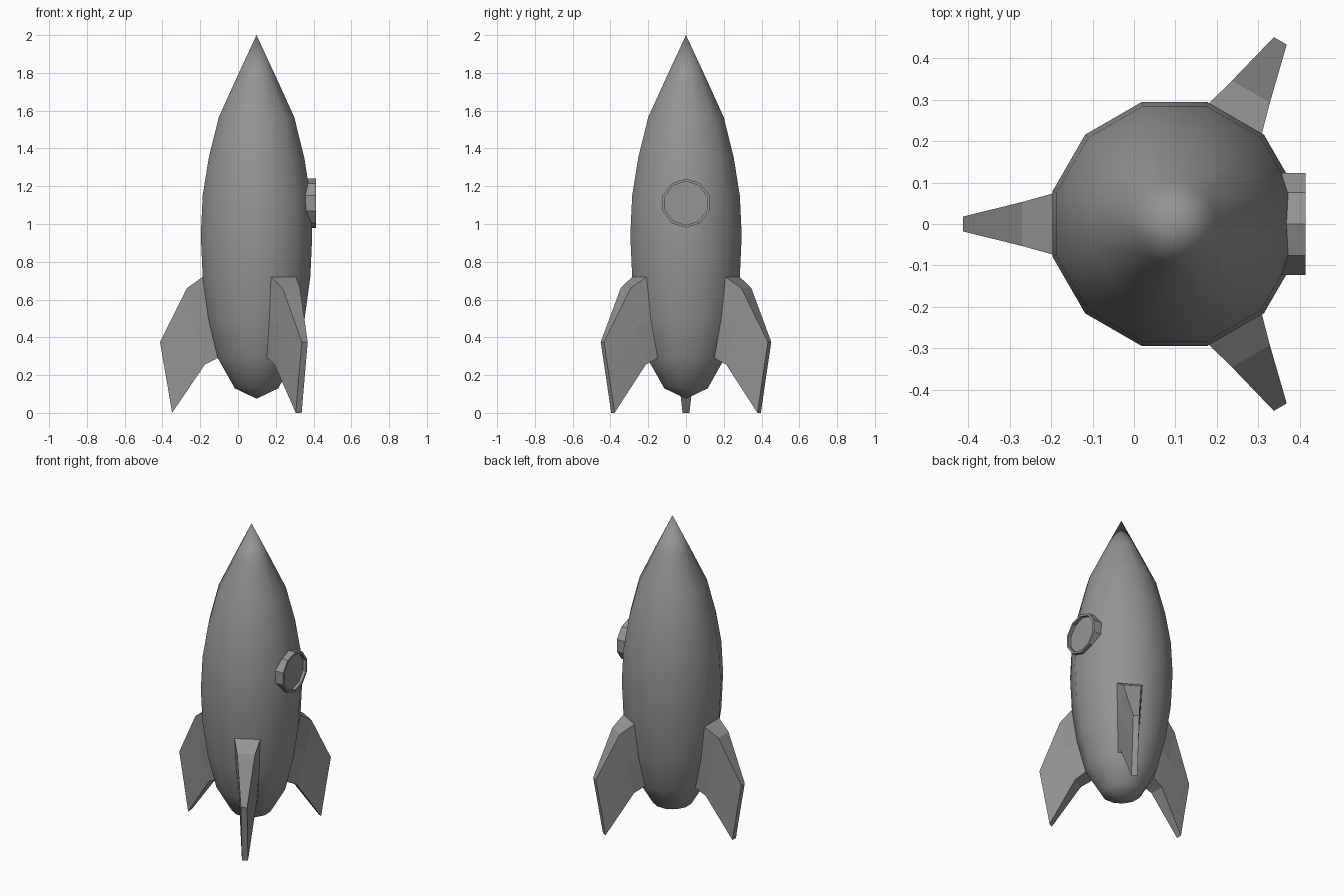
import bpy, bmesh, math
from mathutils import Matrix, Vector

cube = bpy.data.objects.get("Cube")
if cube:
    bpy.data.objects.remove(cube)

AXIS_X = 0.098
FLAT = math.tan(math.radians(15))   # half width of a hull facet per unit of apothem

grey = bpy.data.materials.new("plain grey")
grey.use_nodes = True
colour = (0.3, 0.3, 0.3, 1)
grey.diffuse_color = colour
grey.node_tree.nodes["Principled BSDF"].inputs["Base Color"].default_value = colour


def finish(name, bm, smooth=False):
    bmesh.ops.recalc_face_normals(bm, faces=bm.faces)
    for f in bm.faces:
        f.smooth = smooth
    mesh = bpy.data.meshes.new(name)
    bm.to_mesh(mesh)
    bm.free()
    mesh.materials.append(grey)
    obj = bpy.data.objects.new(name, mesh)
    obj.location.x = AXIS_X
    bpy.context.collection.objects.link(obj)
    return obj


def bridge(bm, a, b):
    for i in range(len(a)):
        j = (i + 1) % len(a)
        bm.faces.new((a[i], a[j], b[j], b[i]))


# Hull: twelve-sided lathe, (apothem, height) from tail to nose
profile = [(0.115, 0.13), (0.205, 0.29), (0.255, 0.50), (0.285, 0.72), (0.295, 0.94),
           (0.285, 1.15), (0.253, 1.35), (0.2, 1.565), (0.1, 1.785)]
bm = bmesh.new()
rings = []
for r, z in profile:
    R = r / math.cos(math.radians(15))
    rings.append([bm.verts.new((R * math.cos(a), R * math.sin(a), z))
                  for a in (math.radians(15 + 30 * i) for i in range(12))])
for a, b in zip(rings, rings[1:]):
    bridge(bm, a, b)
for ring, z in ((rings[0], 0.075), (rings[-1], 2.0)):
    pole = bm.verts.new((0, 0, z))
    for i in range(12):
        bm.faces.new((ring[i], ring[(i + 1) % 12], pole))
finish("hull", bm, smooth=True)

# Fins: three columns (root, middle, tip) of (radius, height, half width)
columns = [[(r, z, r * FLAT) for r, z in ((0.285, 0.72), (0.255, 0.50), (0.205, 0.29))],
           [(0.369, 0.66, 0.053), (0.33, 0.46, 0.051), (0.274, 0.255, 0.048)],
           [(0.511, 0.375, 0.018), (0.479, 0.19, 0.018), (0.447, 0.0, 0.018)]]


def fin(name, angle):
    bm = bmesh.new()
    loops = []
    for col in columns:
        left = [bm.verts.new((r, h, z)) for r, z, h in col]
        right = [bm.verts.new((r, -h, z)) for r, z, h in col]
        loops.append(left + right[::-1])
    for a, b in zip(loops, loops[1:]):
        bridge(bm, a, b)
    for loop in (loops[0], loops[-1]):
        for i in (0, 1):
            bm.faces.new((loop[i], loop[i + 1], loop[4 - i], loop[5 - i]))
    finish(name, bm).rotation_euler.z = math.radians(angle)


fin("right_fin", 180)
fin("back_left_fin", 60)
fin("front_left_fin", -60)

# Porthole: ten-sided rim with a recessed pane
bm = bmesh.new()
loops = []
for r, x in ((0.13, 0.2), (0.13, 0.316), (0.116, 0.316), (0.116, 0.296)):
    loops.append([bm.verts.new((x, r * math.sin(a), 1.11 + r * math.cos(a)))
                  for a in (math.tau * i / 10 for i in range(10))])
for a, b in zip(loops, loops[1:]):
    bridge(bm, a, b)
bm.faces.new(loops[0])
bm.faces.new(loops[-1])
finish("porthole", bm)
